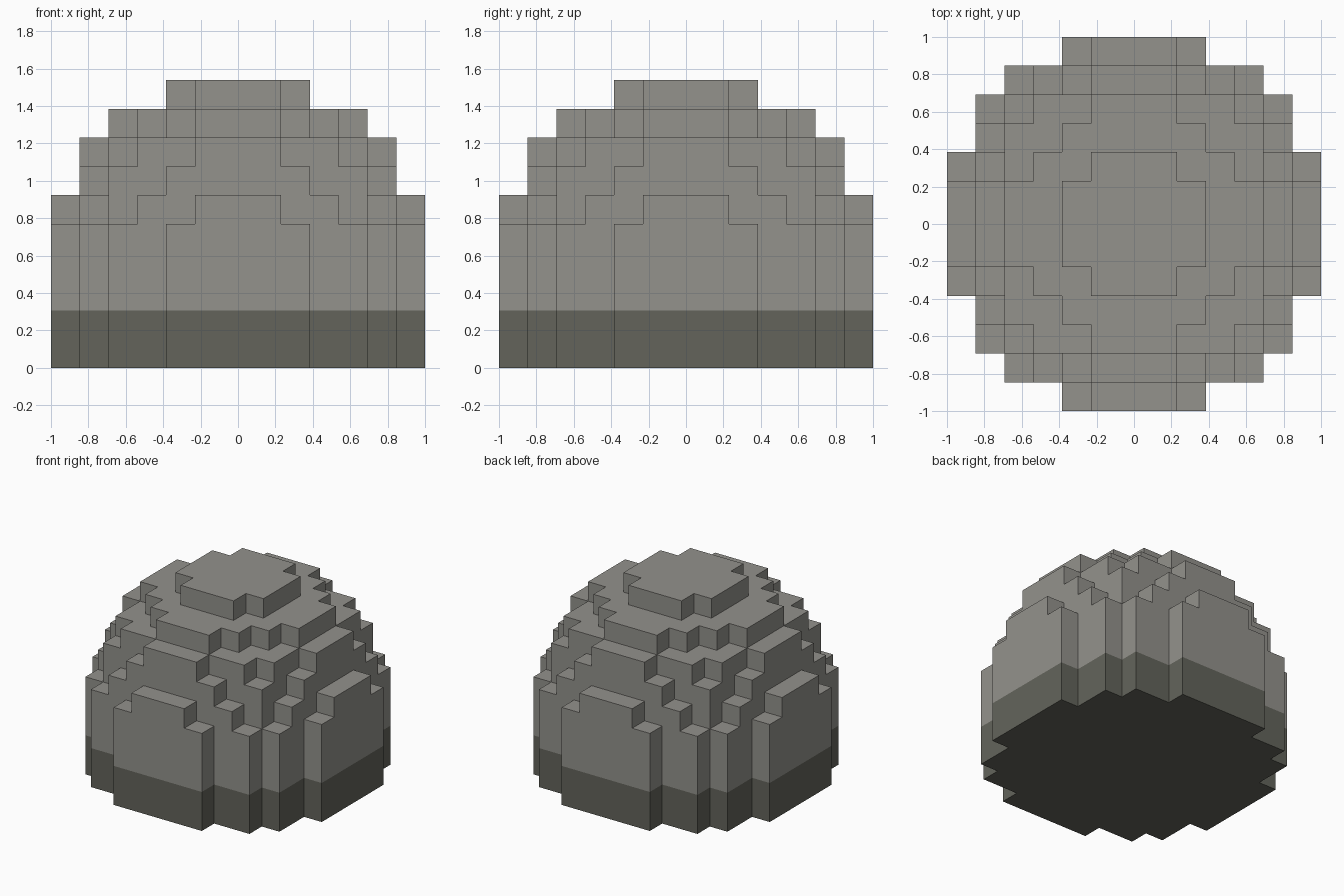
import bpy
import bmesh
import math
from mathutils import Vector

cube = bpy.data.objects.get("Cube")
if cube:
    bpy.data.objects.remove(cube, do_unlink=True)

RADIUS = 6            # blocks from the middle block to the rim
BLOCK = 2 / (2 * RADIUS + 1)
REACH_SQ = 42.5       # squared reach of the dome, in blocks
FLOOR = -3            # lowest block layer
BAND_TOP = -2         # highest layer of the dark band


def make_material(name, rgb):
    mat = bpy.data.materials.new(name)
    mat.use_nodes = True
    color = (*rgb, 1)
    mat.diffuse_color = color
    mat.node_tree.nodes["Principled BSDF"].inputs["Base Color"].default_value = color
    return mat


def solid(cell):
    # Round dome above the middle layer, straight walls below it
    i, j, k = cell
    return k >= FLOOR and i * i + j * j + max(k, 0) ** 2 <= REACH_SQ


def build_layers(name, low, high, mat):
    """Make the exposed block sides of layers low..high as one clean shell."""
    bm = bmesh.new()
    span = range(-RADIUS, RADIUS + 1)
    cells = [(i, j, k) for i in span for j in span
             for k in range(low, high + 1) if solid((i, j, k))]
    for cell in cells:
        center = Vector(cell) + Vector((0, 0, 0.5 - FLOOR))
        for axis in range(3):
            for sign in (-1, 1):
                n = Vector((0, 0, 0))
                n[axis] = sign
                if solid(tuple(int(c + d) for c, d in zip(cell, n))):
                    continue
                u = Vector((0, 0, 0))
                u[(axis + 1) % 3] = 1
                v = n.cross(u)
                corners = [center + (n + a * u + b * v) / 2
                           for a, b in ((-1, -1), (1, -1), (1, 1), (-1, 1))]
                bm.faces.new([bm.verts.new(c * BLOCK) for c in corners])
    bmesh.ops.remove_doubles(bm, verts=bm.verts, dist=BLOCK / 100)
    # Merge the coplanar block sides into large flat faces
    bmesh.ops.dissolve_limit(bm, angle_limit=math.radians(1),
                             verts=bm.verts, edges=bm.edges)
    mesh = bpy.data.meshes.new(name)
    bm.to_mesh(mesh)
    bm.free()
    mesh.materials.append(mat)
    obj = bpy.data.objects.new(name, mesh)
    bpy.context.scene.collection.objects.link(obj)
    return obj


light_stone = make_material("light stone grey", (0.292, 0.287, 0.262))
dark_stone = make_material("dark stone grey", (0.125, 0.127, 0.105))

# Dark footing and the stepped dome above it
build_layers("base_band", FLOOR, BAND_TOP, dark_stone)
build_layers("stepped_dome", BAND_TOP + 1, RADIUS, light_stone)
